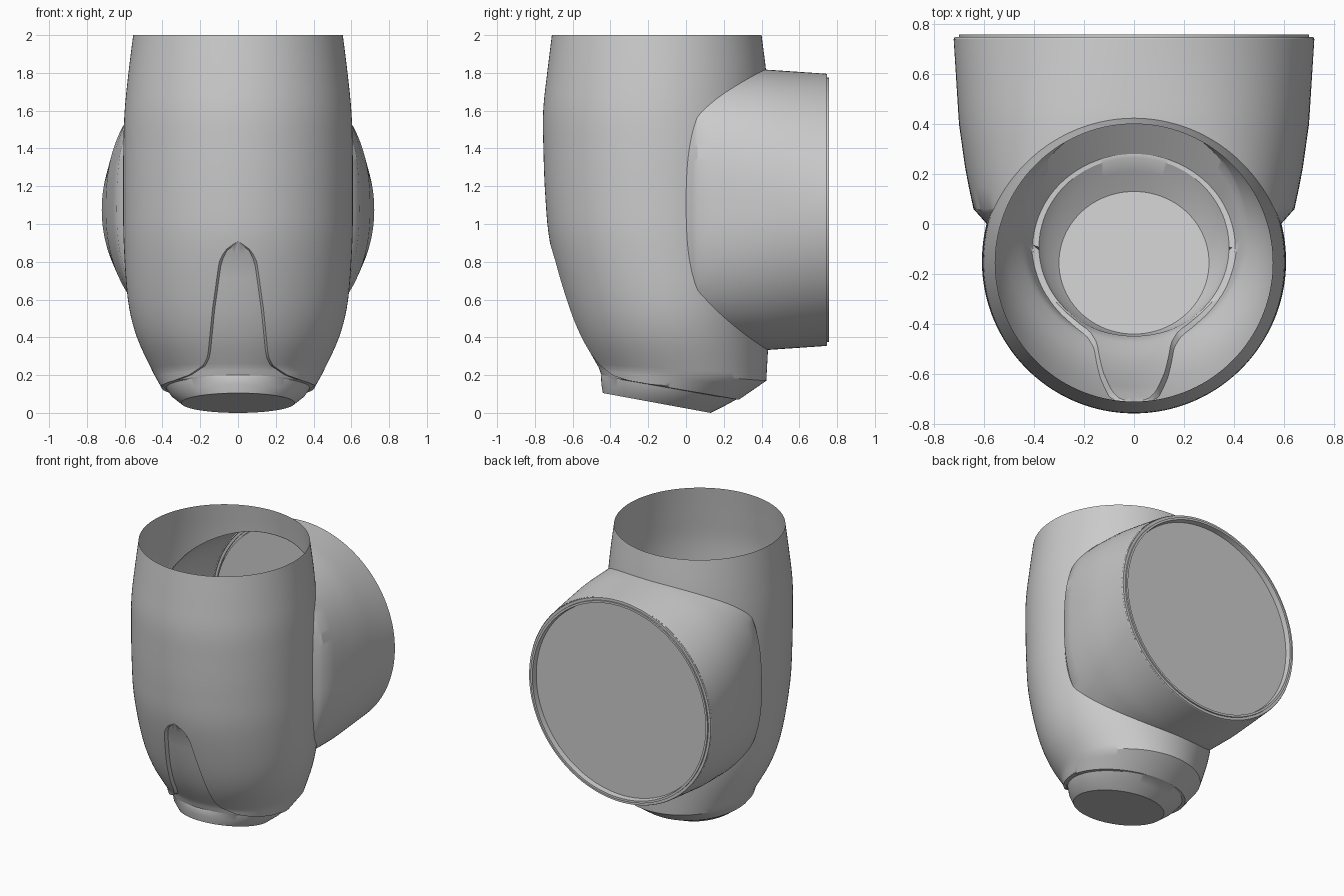
import bpy, bmesh, math

if "Cube" in bpy.data.objects:
    bpy.data.objects.remove(bpy.data.objects["Cube"])

grey = bpy.data.materials.new("light_grey")
grey.diffuse_color = (0.6, 0.6, 0.6, 1)
grey.use_nodes = True
grey.node_tree.nodes["Principled BSDF"].inputs["Base Color"].default_value = grey.diffuse_color

# body sections: z at front, z at back, half width, y front, y back
SECTIONS = [
    (2.0, 2.0, .555, -.710, .400), (1.8, 1.8, .58, -.735, .425),
    (1.6, 1.6, .60, -.756, .44), (1.4, 1.4, .607, -.755, .45),
    (1.15, 1.15, .608, -.745, .45), (.9, .9, .605, -.72, .45),
    (.6, .6, .583, -.645, .45), (.4, .4, .535, -.573, .438),
    (.24, .17, .445, -.487, .425)]
LIP = (.20, .07, .405, -.473, .28)
CAP = [(.195, .07, .38, -.450, .265), (.15, .04, .355, -.448, .21), (.105, 0, .30, -.44, .13)]
PORT_Z = 1.075
N = 192


def lerp_table(t, table):
    if t <= table[0][0]:
        return table[0][1]
    for (a, va), (b, vb) in zip(table, table[1:]):
        if t <= b:
            return va + (vb - va) * (t - a) / (b - a)
    return table[-1][1]


def smooth_sections(secs, sub):
    out = []
    for i in range(len(secs) - 1):
        p0, p1, p2, p3 = (secs[max(i - 1, 0)], secs[i], secs[i + 1],
                          secs[min(i + 2, len(secs) - 1)])
        for k in range(sub):
            t = k / sub
            out.append(tuple(.5 * (2 * b + (c - a) * t + (2 * a - 5 * b + 4 * c - d) * t * t
                                   + (3 * b - a - 3 * c + d) * t ** 3)
                             for a, b, c, d in zip(p0, p1, p2, p3)))
    return out + [secs[-1]]


def ring(sec):
    zf, zb, hx, yf, yb = sec
    pts = []
    for i in range(N):
        a = 2 * math.pi * i / N
        f = (1 + math.sin(a)) / 2
        pts.append((hx * math.cos(a), yf + (yb - yf) * f, zf + (zb - zf) * f))
    return pts


# cut new edges into a mesh along the border of a region
def cut(bm, test):
    state = {v: test(v.co) for v in bm.verts}
    new = []
    for e in [e for e in bm.edges if state[e.verts[0]] != state[e.verts[1]]]:
        a, b = e.verts
        lo, hi = 0.0, 1.0
        for _ in range(14):
            mid = (lo + hi) / 2
            if test(a.co.lerp(b.co, mid)) == state[a]:
                lo = mid
            else:
                hi = mid
        new.append(bmesh.utils.edge_split(e, a, (lo + hi) / 2)[1])
    bmesh.ops.connect_verts(bm, verts=new)


def loft(name, rings, fill_end=False, edit=None):
    bm = bmesh.new()
    rows = [[bm.verts.new(p) for p in r] for r in rings]
    for r0, r1 in zip(rows, rows[1:]):
        for i in range(len(r0)):
            j = (i + 1) % len(r0)
            bm.faces.new((r0[i], r0[j], r1[j], r1[i]))
    if fill_end:
        bm.faces.new(rows[-1])
    bmesh.ops.recalc_face_normals(bm, faces=bm.faces)
    if edit:
        edit(bm)
    me = bpy.data.meshes.new(name)
    bm.to_mesh(me)
    bm.free()
    me.materials.append(grey)
    ob = bpy.data.objects.new(name, me)
    bpy.context.collection.objects.link(ob)
    bpy.context.view_layer.objects.active = ob
    ob.select_set(True)
    bpy.ops.object.shade_smooth_by_angle(angle=math.radians(30))
    ob.select_set(False)
    return ob


body_secs = smooth_sections(SECTIONS, 5)
levels = sorted(((s[0] + s[1]) / 2, s) for s in body_secs)
BODY = [[(z, s[k]) for z, s in levels] for k in (2, 3, 4)]


def in_body(x, y, z):
    hx, yf, yb = (lerp_table(z, t) for t in BODY)
    return (x / hx) ** 2 + ((y - (yf + yb) / 2) / ((yb - yf) / 2)) ** 2 < 1


# side port: a round mouth that grows squarer towards the body
def port_shape(y, upper):
    hx = lerp_table(y, [(-.03, .562), (.06, .642), (.2, .672), (.4, .7), (.75, .722)])
    hz = lerp_table(y, [(.43, .742), (.75, .72)])
    n = lerp_table(y, [(.08, 2.8 if upper else 2.35), (.75, 2.0)])
    return hx, hz, n


def port_point(a, y):
    c, s = math.cos(a), math.sin(a)
    hx, hz, n = port_shape(y, s > 0)
    return (hx * math.copysign(abs(c) ** (2 / n), c), y,
            PORT_Z + hz * math.copysign(abs(s) ** (2 / n), s))


def in_port(co):
    hx, hz, n = port_shape(co.y, co.z > PORT_Z)
    return co.y > -.025 and abs(co.x / hx) ** n + abs((co.z - PORT_Z) / hz) ** n < .995


# recessed tongue on the lower front
TONGUE = [(.13, .45), (.16, .37), (.2, .26), (.25, .185), (.3, .16), (.55, .135),
          (.8, .10), (.86, .07), (.91, .0)]
WALL = .012


def tongue_inset(co):
    return lerp_table(co[2], TONGUE) - abs(co[0]) if co[1] < -.1 and co[2] < .91 else -1


def recess(p):
    t = max(0, min(1, tongue_inset(p) / WALL))
    return (p[0], p[1] + .025 * t * min(1, max(0, .93 - p[2]) / .15), p[2])


def shape_body(bm):
    cut(bm, in_port)
    gone = [f for f in bm.faces if in_port(f.calc_center_median())]
    bmesh.ops.delete(bm, geom=gone, context='FACES')
    cut(bm, lambda co: tongue_inset(co) > 0)
    cut(bm, lambda co: tongue_inset(co) > WALL)
    for v in bm.verts:
        v.co = recess(v.co)


lip_secs = [tuple(a + (b - a) * k / 3 for a, b in zip(SECTIONS[-1], LIP)) for k in range(1, 4)]
loft("body_shell", [ring(s) for s in body_secs + lip_secs], edit=shape_body)

# bottom cap with its tilted flat foot
loft("bottom_cap", [[recess(p) for p in ring(LIP)]] + [ring(s) for s in CAP], fill_end=True)

# port wall, from the body surface out to the mouth
columns = []
for i in range(N):
    a = 2 * math.pi * i / N
    y = .7
    while y > -.03 and not in_body(*port_point(a, y)):
        y -= .002
    knee = max(y + .004, .06)
    ys = [y - .002, (y + knee) / 2] + [knee + (.74 - knee) * k / 8 for k in range(9)]
    columns.append([port_point(a, v) for v in ys])
loft("side_port", [list(r) for r in zip(*columns)])


# mouth rim and recessed closing disc
def circle(r, y):
    return [(r * math.cos(2 * math.pi * i / N), y, PORT_Z + r * math.sin(2 * math.pi * i / N))
            for i in range(N)]


loft("port_rim", [circle(.721, .74), circle(.718, .747), circle(.70, .747),
                  circle(.70, .757), circle(.685, .757), circle(.68, .718)])
loft("port_disc", [circle(.681, .72), circle(.675, .72)], fill_end=True)
